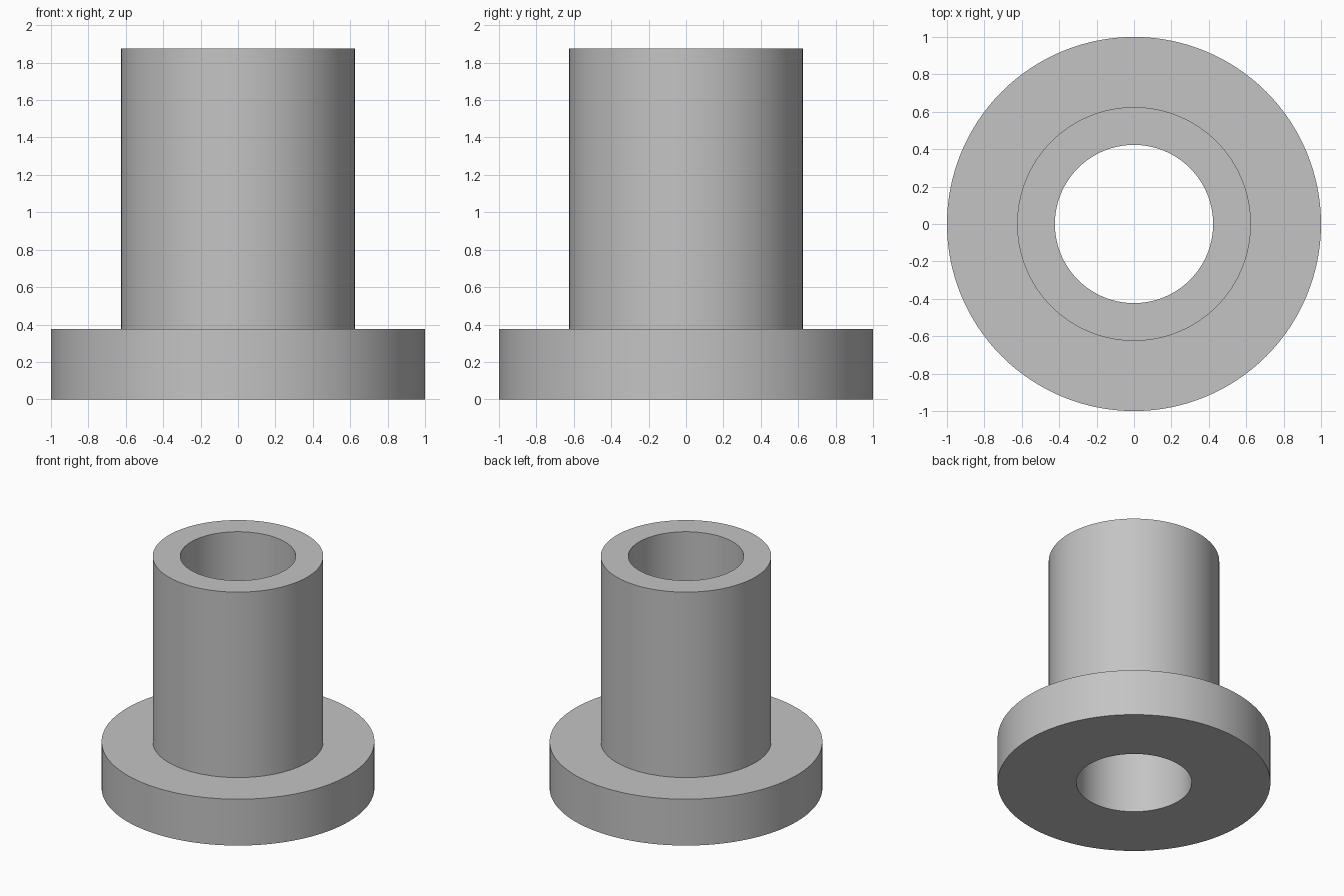
import bpy, bmesh
from math import tau, radians
from mathutils import Matrix, Vector

cube = bpy.data.objects.get("Cube")
if cube:
    bpy.data.objects.remove(cube, do_unlink=True)

SEGMENTS = 128
BORE, TUBE, FLANGE = 0.423, 0.625, 1.0
FLANGE_TOP, TUBE_TOP = 0.375, 1.875

# Plain grey material
grey = bpy.data.materials.new("plain grey")
grey.use_nodes = True
colour = (0.55, 0.55, 0.55, 1)
grey.diffuse_color = colour
grey.node_tree.nodes["Principled BSDF"].inputs["Base Color"].default_value = colour


def lathe(name, profile):
    """Revolve a closed (radius, height) profile around the z axis."""
    bm = bmesh.new()
    verts = [bm.verts.new((r, 0, z)) for r, z in profile]
    edges = [bm.edges.new((a, b)) for a, b in zip(verts, verts[1:] + verts[:1])]
    bmesh.ops.spin(bm, geom=verts + edges, cent=Vector(), axis=(0, 0, 1),
                   angle=tau, steps=SEGMENTS, use_merge=True)
    bmesh.ops.remove_doubles(bm, verts=bm.verts, dist=0.0001)
    bmesh.ops.recalc_face_normals(bm, faces=bm.faces)
    mesh = bpy.data.meshes.new(name)
    bm.to_mesh(mesh)
    bm.free()
    mesh.materials.append(grey)
    obj = bpy.data.objects.new(name, mesh)
    bpy.context.collection.objects.link(obj)
    bpy.ops.object.select_all(action="DESELECT")
    obj.select_set(True)
    bpy.context.view_layer.objects.active = obj
    bpy.ops.object.shade_smooth_by_angle(angle=radians(30))
    return obj


# Flanged sleeve: flange, tube and through bore in one solid
lathe("flanged_bushing", [
    (BORE, 0), (FLANGE, 0), (FLANGE, FLANGE_TOP),
    (TUBE, FLANGE_TOP), (TUBE, TUBE_TOP), (BORE, TUBE_TOP),
])
